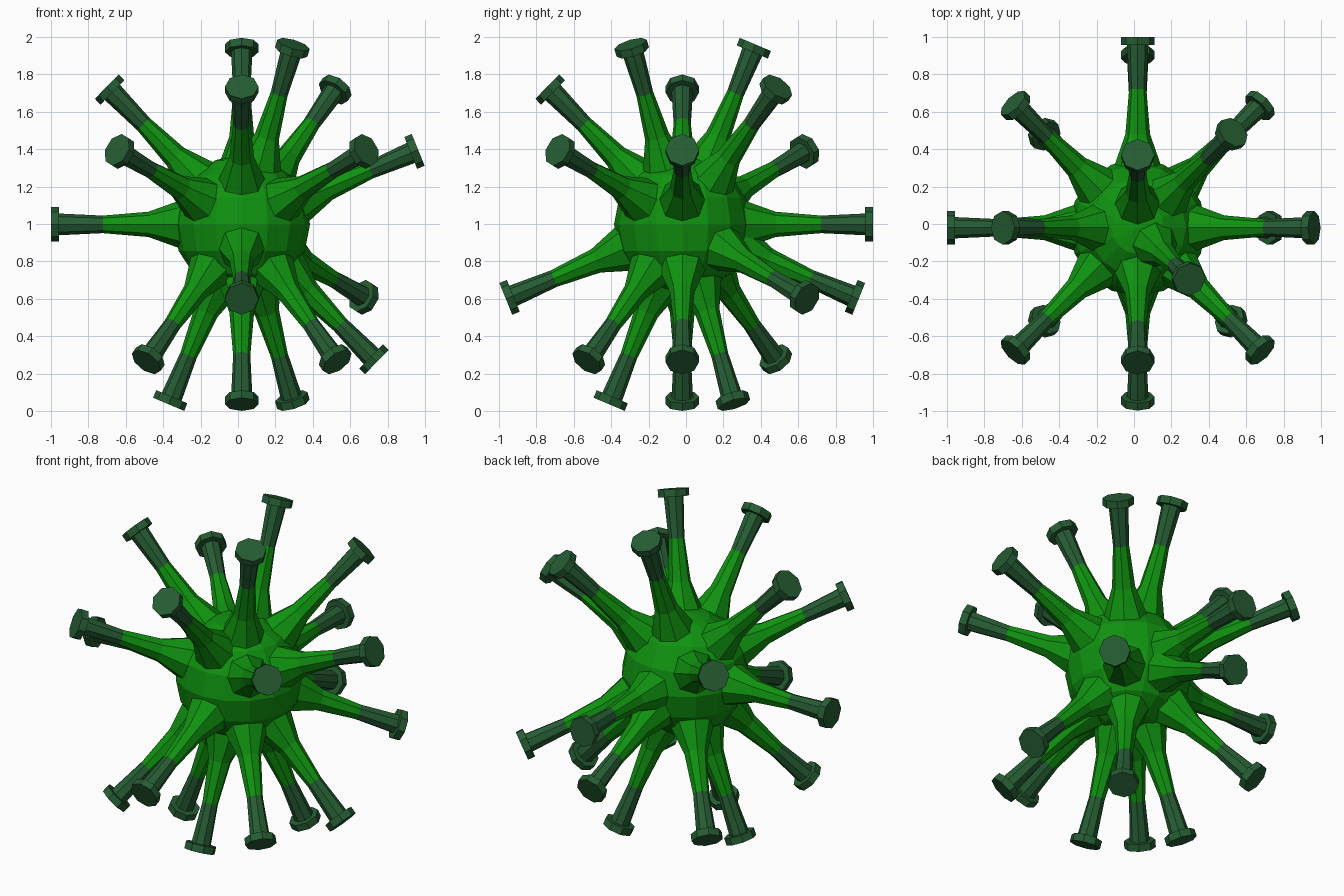
import bpy, bmesh
from math import radians, sin, cos, tau
from mathutils import Vector, Matrix

cube = bpy.data.objects.get("Cube")
if cube:
    bpy.data.objects.remove(cube, do_unlink=True)

CENTRE = Vector((0.02, -0.02, 0.998))
PLACE = Matrix.Translation(CENTRE) @ Matrix.Diagonal((1, 1, 1.02, 1))
SIDES = 8


def material(name, rgb):
    mat = bpy.data.materials.new(name)
    mat.use_nodes = True
    colour = (*rgb, 1)
    mat.diffuse_color = colour
    shader = mat.node_tree.nodes["Principled BSDF"]
    shader.inputs["Base Color"].default_value = colour
    shader.inputs["Roughness"].default_value = 0.8
    return mat


leaf_green = material("leaf_green", (0.005, 0.29, 0.005))
dark_green = material("dark_green", (0.019, 0.108, 0.033))


def finish(bm, name, mats):
    bmesh.ops.recalc_face_normals(bm, faces=bm.faces)
    bm.transform(PLACE)
    mesh = bpy.data.meshes.new(name)
    bm.to_mesh(mesh)
    bm.free()
    for mat in mats:
        mesh.materials.append(mat)
    obj = bpy.data.objects.new(name, mesh)
    bpy.context.collection.objects.link(obj)


# Faceted core
bm = bmesh.new()
bmesh.ops.create_uvsphere(bm, u_segments=16, v_segments=8, radius=0.365)
finish(bm, "core", [leaf_green])

# Spike outline: distance from the core's middle, radius
PROFILE = [(0.27, 0.15), (0.34, 0.122), (0.5, 0.066), (0.743, 0.046),
           (0.978, 0.057), (0.978, 0.09), (1.021, 0.09)]
DARK_FROM = 3


def spike(name, azimuth, latitude):
    a, b = radians(azimuth), radians(latitude)
    out = Vector((cos(a) * cos(b), sin(a) * cos(b), sin(b)))
    side = Vector((-sin(a), cos(a), 0))
    up = out.cross(side)
    bm = bmesh.new()
    rings = []
    for dist, radius in PROFILE:
        rings.append([bm.verts.new(out * dist + radius * (
            side * cos(tau * i / SIDES) + up * sin(tau * i / SIDES)))
            for i in range(SIDES)])
    for level, (low, high) in enumerate(zip(rings, rings[1:])):
        for i in range(SIDES):
            j = (i + 1) % SIDES
            face = bm.faces.new((low[i], low[j], high[j], high[i]))
            face.material_index = int(level >= DARK_FROM)
    bm.faces.new(rings[0])
    bm.faces.new(rings[-1]).material_index = 1
    finish(bm, name, [leaf_green, dark_green])


# Spikes on each latitude, by azimuth (0 = left side, 90 = back)
LAYOUT = {
    67.5: (90, -45),
    45: (45, 180, -90),
    22.5: (0, 135, -135, -45),
    0: (90, 180),
    -22.5: (45, 90, -90),
    -45: (0, 135, -135, -45),
    -67.5: (45, 180, -90),
}
count = 0
for latitude, azimuths in LAYOUT.items():
    for azimuth in azimuths:
        count += 1
        spike(f"spike_{count}", azimuth, latitude)
